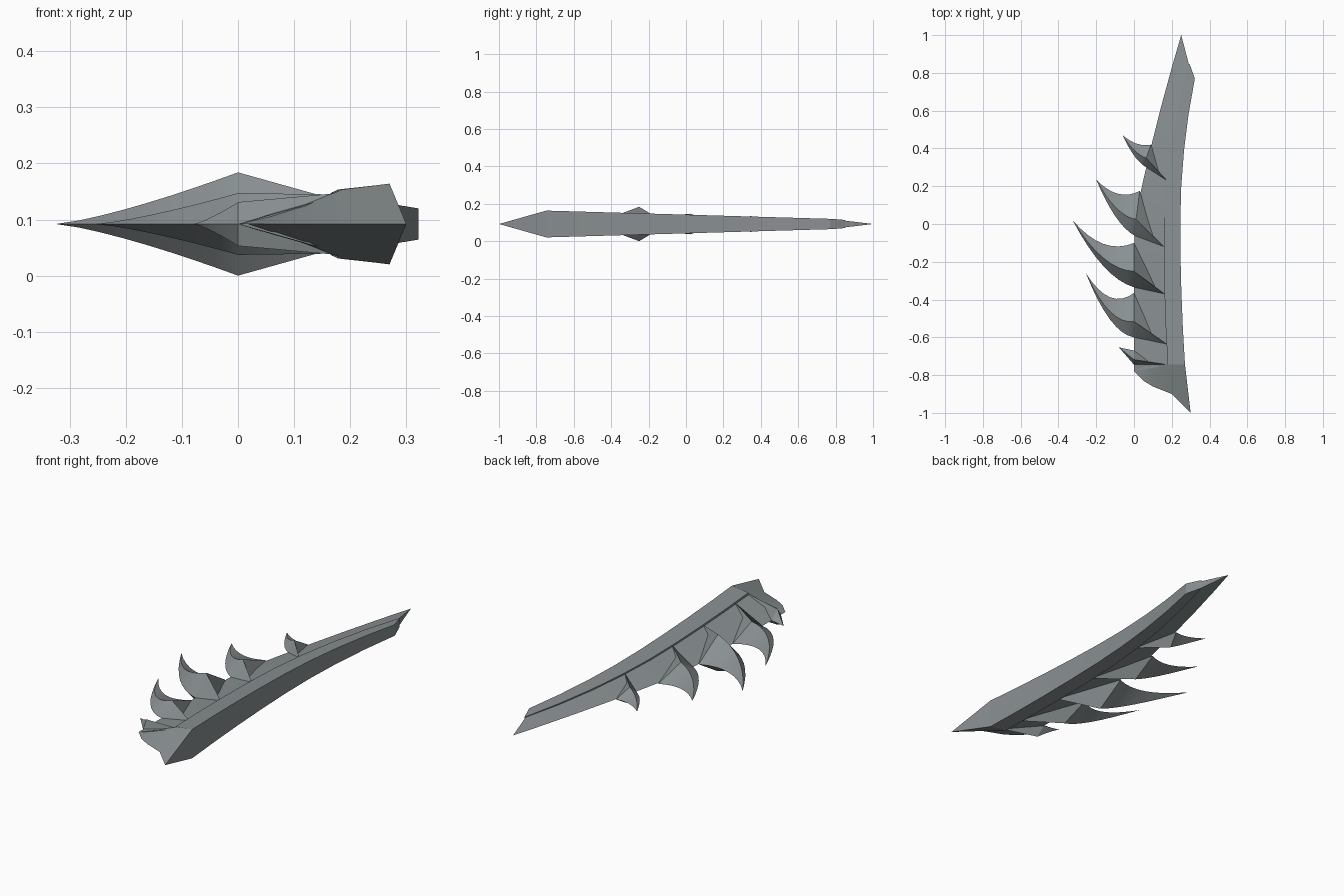
import bpy, bmesh, math
from mathutils import Vector

MIDDLE = 0.092  # height of the symmetry plane
FRONT = -0.745  # where the front bevel starts
STEPS = 8

if "Cube" in bpy.data.objects:
    bpy.data.objects.remove(bpy.data.objects["Cube"], do_unlink=True)

steel = bpy.data.materials.new("grey_steel")
steel.use_nodes = True
colour = (0.25, 0.28, 0.285, 1)
steel.diffuse_color = colour
steel.node_tree.nodes["Principled BSDF"].inputs["Base Color"].default_value = colour


def loft(name, rings):
    """Skin equal-length rings of points, z measured from the middle plane."""
    bm = bmesh.new()
    rows = [[bm.verts.new((x, y, z + MIDDLE)) for x, y, z in ring] for ring in rings]
    for near, far in zip(rows, rows[1:]):
        for i in range(len(near)):
            bm.faces.new((near[i - 1], near[i], far[i], far[i - 1]))
    bm.faces.new(rows[0])
    bm.faces.new(rows[-1])
    bmesh.ops.remove_doubles(bm, verts=bm.verts, dist=0.0005)
    bmesh.ops.recalc_face_normals(bm, faces=bm.faces)
    mesh = bpy.data.meshes.new(name)
    bm.to_mesh(mesh)
    bm.free()
    mesh.materials.append(steel)
    obj = bpy.data.objects.new(name, mesh)
    bpy.context.collection.objects.link(obj)
    bpy.ops.object.select_all(action='DESELECT')
    obj.select_set(True)
    bpy.context.view_layer.objects.active = obj
    bpy.ops.object.shade_smooth_by_angle(angle=math.radians(22))


# Outline rules: half thickness and the three long curves, all along y
def half_thickness(y):
    return 0.05 - 0.029 * y


def spine_outer(y):
    return 0.245 + (0.13 if y > 0 else 0.045) * y * y


def spine_inner(y):
    bend = y + 0.1
    return 0.158 + (0.15 if bend > 0 else 0.05) * bend * bend


def blade_edge(y):
    return max(0, y) * (0.2 + 0.05 * y)


def along(start, end):
    return [start + (end - start) * i / STEPS for i in range(STEPS + 1)]


# Raised spine with a slanted rear end
rings = []
for inner_y, outer_y in zip(along(FRONT, 0.85), along(FRONT, 0.77)):
    inner, outer = spine_inner(inner_y), spine_outer(outer_y)
    low, high = 0.86 * half_thickness(inner_y), half_thickness(outer_y)
    rings.append([(inner, inner_y, low), (outer, outer_y, high),
                  (outer, outer_y, -high), (inner, inner_y, -low)])
loft("spine", rings)

# Blade thinning from the spine to a sharp edge and a rear point
rings = []
for edge_y, inner_y in zip(along(-0.78, 0.84), along(FRONT, 0.84)):
    inner, half = spine_inner(inner_y) + 0.01, 0.75 * half_thickness(inner_y)
    inner = min(inner, 0.292)
    rings.append([(blade_edge(edge_y), edge_y, 0),
                  (inner, inner_y, half), (inner, inner_y, -half)])
rings.append([(0.25, 1, 0)] * 3)
loft("blade", rings)

# Front bevel: cutting edge x and y, then crest x and half height
bevel = [(0, -0.78, 0, 0), (0.05, -0.83, 0.06, 0.018),
         (0.1, -0.86, 0.12, 0.035), (0.2, -0.9, 0.185, 0.061),
         (0.3, -1, 0.27, 0.072)]
loft("front_bevel", [[(edge_x, edge_y, 0), (crest_x, FRONT, half), (crest_x, FRONT, -half)]
                     for edge_x, edge_y, crest_x, half in bevel])


def spike(name, tip, lower, upper, root_y, height, sag):
    """Curved horn from its tip to a base on the blade, then to a root at the spine."""
    tip, lower, upper = Vector(tip), Vector(lower), Vector(upper)
    rings = []
    for t in along(0, 1):
        bow = Vector((0, 4 * sag * t * (1 - t)))
        below = tip.lerp(lower, t) - bow
        above = tip.lerp(upper, t) - bow
        ridge = below.lerp(above, 0.36)
        lift = height * t ** 1.3
        rings.append([(*below, 0), (*ridge, lift), (*above, 0), (*ridge, -lift)])
    root = (spine_inner(root_y), root_y)
    half = 0.77 * half_thickness(root_y)
    rings.append([(*root, 0), (*root, half), (*root, 0), (*root, -half)])
    loft(name, rings)


# Spikes along the blade edge
spike("spike_rear", tip=(-0.06, 0.47), lower=(0.05, 0.31), upper=(0.09, 0.42),
      root_y=0.23, height=0.042, sag=0.02)
spike("spike_second", tip=(-0.2, 0.235), lower=(0, -0.06), upper=(0.03, 0.175),
      root_y=-0.12, height=0.055, sag=0.045)
spike("spike_large", tip=(-0.325, 0.02), lower=(0, -0.335), upper=(0, -0.1),
      root_y=-0.37, height=0.092, sag=0.065)
spike("spike_fourth", tip=(-0.255, -0.26), lower=(0, -0.6), upper=(0, -0.365),
      root_y=-0.635, height=0.055, sag=0.075)
spike("spike_front", tip=(-0.08, -0.653), lower=(0, FRONT), upper=(0, -0.67),
      root_y=FRONT, height=0.039, sag=0)
